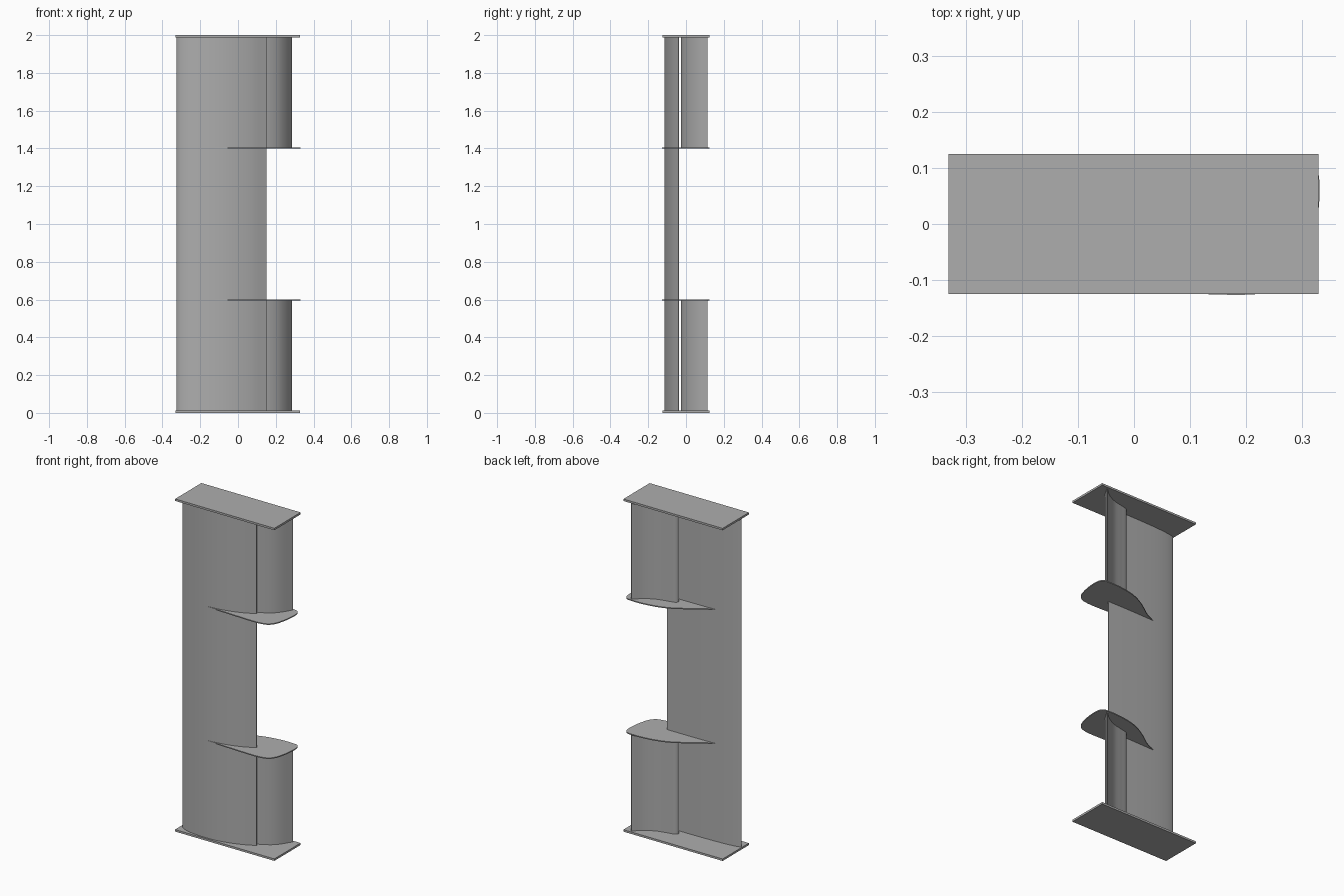
import bpy
import bmesh
import math
from mathutils import Vector

cube = bpy.data.objects.get("Cube")
if cube:
    bpy.data.objects.remove(cube, do_unlink=True)

grey = bpy.data.materials.new("plain grey")
grey.use_nodes = True
colour = (0.42, 0.42, 0.42, 1.0)
grey.diffuse_color = colour
grey.node_tree.nodes["Principled BSDF"].inputs["Base Color"].default_value = colour


def smooth_path(points, steps=6):
    """Open Catmull-Rom path through the given points."""
    pts = [Vector(p) for p in points]
    pts = [pts[0] * 2 - pts[1]] + pts + [pts[-1] * 2 - pts[-2]]
    path = []
    for a, b, c, d in zip(pts, pts[1:], pts[2:], pts[3:]):
        for i in range(steps):
            t = i / steps
            path.append(0.5 * (2 * b + (c - a) * t
                               + (2 * a - 5 * b + 4 * c - d) * t ** 2
                               + (3 * b - a - 3 * c + d) * t ** 3))
    return path + [pts[-2]]


def extrude_outline(name, outline, low, high):
    """Solid with the given plan outline between two heights."""
    bm = bmesh.new()
    face = bm.faces.new([bm.verts.new((p[0], p[1], low)) for p in outline])
    top = bmesh.ops.extrude_face_region(bm, geom=[face])["geom"]
    bmesh.ops.translate(bm, vec=(0, 0, high - low),
                        verts=[g for g in top if isinstance(g, bmesh.types.BMVert)])
    bmesh.ops.recalc_face_normals(bm, faces=bm.faces[:])
    mesh = bpy.data.meshes.new(name)
    bm.to_mesh(mesh)
    bm.free()
    mesh.materials.append(grey)
    obj = bpy.data.objects.new(name, mesh)
    bpy.context.collection.objects.link(obj)
    bpy.ops.object.select_all(action="DESELECT")
    obj.select_set(True)
    bpy.context.view_layer.objects.active = obj
    bpy.ops.object.shade_smooth_by_angle(angle=math.radians(30))
    return obj


# Outlines run from the trailing edge, round the nose and back
main_outline = smooth_path([
    (0.15, -0.040), (0.07, -0.077), (-0.03, -0.105), (-0.13, -0.115),
    (-0.24, -0.107), (-0.30, -0.087), (-0.325, -0.063), (-0.30, -0.052),
    (-0.22, -0.043), (-0.10, -0.038), (0.04, -0.036), (0.15, -0.036)])
flap_outline = smooth_path([
    (0.286, 0.113), (0.25, 0.055), (0.21, 0.014), (0.15, -0.019),
    (0.10, -0.027), (0.065, -0.019), (0.053, -0.003), (0.067, 0.012),
    (0.11, 0.022), (0.17, 0.037), (0.23, 0.068), (0.283, 0.115)])
fence_outline = smooth_path([
    (-0.20, -0.075), (-0.16, -0.111), (-0.06, -0.117), (0.05, -0.122),
    (0.22, -0.125), (0.29, -0.100), (0.32, -0.03), (0.331, 0.065),
    (0.317, 0.113), (0.27, 0.123), (0.19, 0.120), (0.10, 0.103),
    (0.03, 0.075), (-0.04, 0.033), (-0.11, -0.015), (-0.20, -0.052)])
plate_outline = [(-0.331, -0.125), (0.329, -0.125), (0.329, 0.125), (-0.331, 0.125)]

plate = 0.012       # end plate thickness
inner = 0.60        # inner end of each flap
fence = 0.006       # fence thickness

# Full-span main wing
extrude_outline("main_wing", main_outline, plate, 2 - plate)

# End plate, flap and inner fence at each end
for end, flip in (("lower", False), ("upper", True)):
    for part, outline, low, high in (
            ("end_plate", plate_outline, 0, plate),
            ("flap", flap_outline, plate, inner - fence),
            ("flap_fence", fence_outline, inner - fence, inner)):
        if flip:
            low, high = 2 - high, 2 - low
        extrude_outline(end + "_" + part, outline, low, high)
